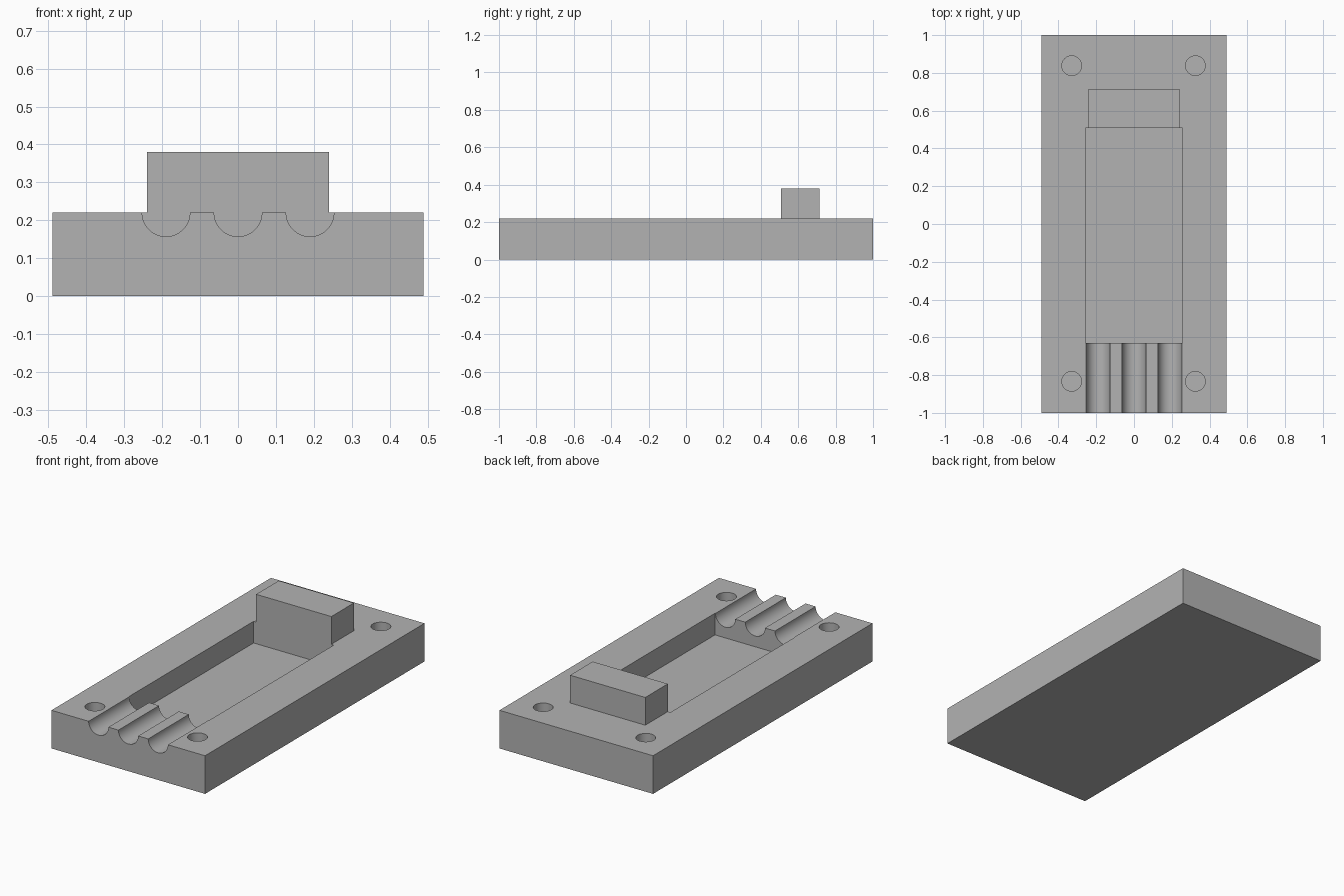
import bpy
import math

cube = bpy.data.objects.get("Cube")
if cube:
    bpy.data.objects.remove(cube, do_unlink=True)

grey = bpy.data.materials.new("plain_grey")
grey.use_nodes = True
colour = (0.45, 0.45, 0.45, 1)
grey.diffuse_color = colour
grey.node_tree.nodes["Principled BSDF"].inputs["Base Color"].default_value = colour


def box(name, low, high):
    """Box between two opposite corners."""
    centre = [(a + b) / 2 for a, b in zip(low, high)]
    bpy.ops.mesh.primitive_cube_add(size=1, location=centre)
    obj = bpy.context.object
    obj.name = name
    obj.scale = [b - a for a, b in zip(low, high)]
    bpy.ops.object.transform_apply(location=False, rotation=False, scale=True)
    obj.data.materials.append(grey)
    return obj


def rod(name, radius, length, centre, tilt=0):
    """Cylinder, optionally tilted about x."""
    bpy.ops.mesh.primitive_cylinder_add(vertices=64, radius=radius, depth=length,
                                        location=centre, rotation=(tilt, 0, 0))
    obj = bpy.context.object
    obj.name = name
    obj.data.materials.append(grey)
    return obj


def carve(target, cutter):
    """Subtract the cutter from the target and discard it."""
    cutter.hide_render = True
    mod = target.modifiers.new("cut", 'BOOLEAN')
    mod.operation = 'DIFFERENCE'
    mod.solver = 'EXACT'
    mod.object = cutter
    bpy.context.view_layer.objects.active = target
    bpy.ops.object.modifier_apply(modifier=mod.name)
    bpy.data.objects.remove(cutter, do_unlink=True)


top = 0.22
floor = 0.095
pocket_back = 0.508

# Base plate with a rectangular pocket
base = box("base_plate", (-0.49, -1, 0), (0.49, 1, top))
carve(base, box("pocket_cutter", (-0.256, -0.63, floor), (0.256, pocket_back, 0.5)))

# Three half-round channels from the front edge into the pocket
for x in (-0.19, 0, 0.19):
    carve(base, rod("channel_cutter", 0.063, 0.5, (x, -0.85, top), math.pi / 2))

# Blind corner holes
for x in (-0.33, 0.325):
    for y in (-0.833, 0.838):
        carve(base, rod("hole_cutter", 0.052, 0.25, (x, y, floor + 0.125)))

# Upright stop block, flush with the back of the pocket
box("stop_block", (-0.24, pocket_back, top), (0.24, 0.714, 0.38))

# Smooth the curved channels and holes, keep the edges crisp
bpy.ops.object.select_all(action='DESELECT')
base.select_set(True)
bpy.context.view_layer.objects.active = base
bpy.ops.object.shade_smooth_by_angle(angle=math.radians(30))
